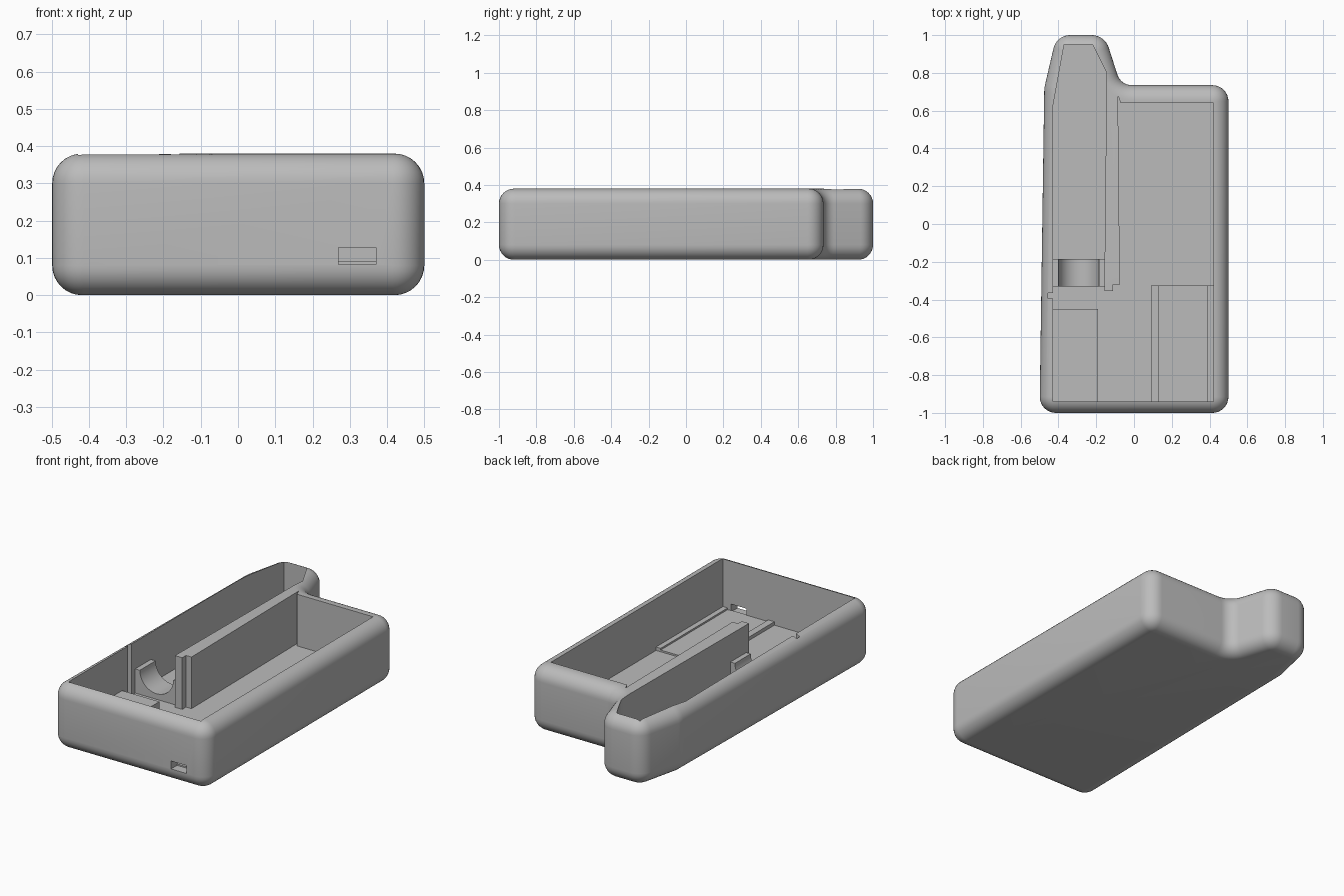
import bpy, bmesh, math
from mathutils import Vector

if "Cube" in bpy.data.objects:
    bpy.data.objects.remove(bpy.data.objects["Cube"])

H, EDGE, FLOOR = 0.38, 0.08, 0.08

grey = bpy.data.materials.new("light grey plastic")
grey.diffuse_color = (0.5, 0.5, 0.5, 1)
grey.use_nodes = True
grey.node_tree.nodes["Principled BSDF"].inputs["Base Color"].default_value = grey.diffuse_color


def finish(name, bm):
    bmesh.ops.recalc_face_normals(bm, faces=bm.faces)
    me = bpy.data.meshes.new(name)
    bm.to_mesh(me)
    bm.free()
    me.materials.append(grey)
    ob = bpy.data.objects.new(name, me)
    bpy.context.collection.objects.link(ob)
    return ob


def prism(name, pts, lo, hi, axis="z"):
    """Extrude a 2D outline along z (xy outline) or y (xz outline)."""
    place = (lambda p, t: (p[0], p[1], t)) if axis == "z" else (lambda p, t: (p[0], t, p[1]))
    bm = bmesh.new()
    a = [bm.verts.new(place(p, lo)) for p in pts]
    b = [bm.verts.new(place(p, hi)) for p in pts]
    n = len(pts)
    for i in range(n):
        bm.faces.new((a[i], a[(i + 1) % n], b[(i + 1) % n], b[i]))
    bm.faces.new(a)
    bm.faces.new(b)
    return finish(name, bm)


def box(name, x0, x1, y0, y1, z0, z1):
    return prism(name, [(x0, y0), (x1, y0), (x1, y1), (x0, y1)], z0, z1)


def cut(target, cutter):
    mod = target.modifiers.new("cut", "BOOLEAN")
    mod.operation, mod.solver, mod.object = "DIFFERENCE", "EXACT", cutter
    cutter.hide_render = True
    cutter.hide_set(True)


def rounded_ring(corners, inset, steps=8):
    """Counter-clockwise outline moved inwards, each corner (x, y, radius) filleted."""
    out, n = [], len(corners)
    for i in range(n):
        p, c, q = (Vector(corners[(i + k) % n][:2]) for k in (-1, 0, 1))
        d1, d2 = (c - p).normalized(), (q - c).normalized()
        n1, n2 = Vector((-d1.y, d1.x)), Vector((-d2.y, d2.x))
        miter = (n1 + n2) / (1 + n1.dot(n2))
        turn = math.atan2(d1.cross(d2), d1.dot(d2))
        side = 1 if turn > 0 else -1
        r = corners[i][2] - side * inset
        centre = c + miter * (inset + side * r)
        start = math.atan2(-side * n1.y, -side * n1.x)
        for k in range(steps + 1):
            a = start + turn * k / steps
            out.append(centre + r * Vector((math.cos(a), math.sin(a))))
    return out


# Outer shell: filleted outline with rounded bottom and top rims
outline = [(-0.5, -1, 0.085), (0.5, -1, 0.085), (0.5, 0.735, 0.085), (-0.07, 0.735, 0.08),
           (-0.155, 1, 0.095), (-0.41, 1, 0.09), (-0.475, 0.72, 0.2)]
levels = []
for k in range(9):
    a = math.pi / 2 * k / 8
    levels.append((EDGE * (1 - math.sin(a)), EDGE * (1 - math.cos(a))))
levels += [(i, H - z) for i, z in reversed(levels)]
bm = bmesh.new()
rings = [[bm.verts.new((p.x, p.y, z)) for p in rounded_ring(outline, i)] for i, z in levels]
n = len(rings[0])
for lo, hi in zip(rings, rings[1:]):
    for i in range(n):
        bm.faces.new((lo[i], lo[(i + 1) % n], hi[(i + 1) % n], hi[i]))
bm.faces.new(rings[0])
bm.faces.new(rings[-1])
shell = finish("case_shell", bm)

# Open interior, leaving the long divider wall and a slot in the left wall
cavity = [(-0.43, -0.94), (0.42, -0.94), (0.42, 0.64), (-0.07, 0.64), (-0.085, 0.68),
          (-0.075, -0.32), (-0.11, -0.32), (-0.11, -0.355), (-0.157, -0.355),
          (-0.145, 0.8), (-0.22, 0.95), (-0.37, 0.95), (-0.43, 0.62),
          (-0.43, -0.365), (-0.455, -0.365), (-0.455, -0.395), (-0.43, -0.395)]
cut(shell, prism("cavity_cutter", cavity, FLOOR, 0.5))

# Cable port in the front wall
cut(shell, box("port_cutter", 0.27, 0.37, -1.1, -0.9, 0.082, 0.128))

bpy.context.view_layer.objects.active = shell
shell.select_set(True)
for m in list(shell.modifiers):
    bpy.ops.object.modifier_apply(modifier=m.name)
bpy.ops.object.shade_smooth_by_angle(angle=math.radians(30))
shell.select_set(False)

# Raised platform and board seat with side rails
box("left_platform", -0.435, -0.19, -0.945, -0.45, 0.07, 0.14)
box("board_seat", 0.09, 0.425, -0.945, -0.325, 0.07, 0.09)
for i, (x0, x1) in enumerate([(0.09, 0.13), (0.39, 0.425)]):
    box(f"board_rail_{i + 1}", x0, x1, -0.945, -0.325, 0.07, 0.1)

# Half-round cradle in the left channel
arc = [(-0.2925 + 0.1075 * math.cos(a), 0.22 + 0.1075 * math.sin(a))
       for a in (math.pi + math.pi * k / 24 for k in range(25))]
cradle = prism("cradle", [(-0.435, 0.22)] + arc + [(-0.15, 0.22), (-0.15, 0.07), (-0.435, 0.07)],
               -0.33, -0.185, "y")
bpy.context.view_layer.objects.active = cradle
cradle.select_set(True)
bpy.ops.object.shade_smooth_by_angle(angle=math.radians(30))
